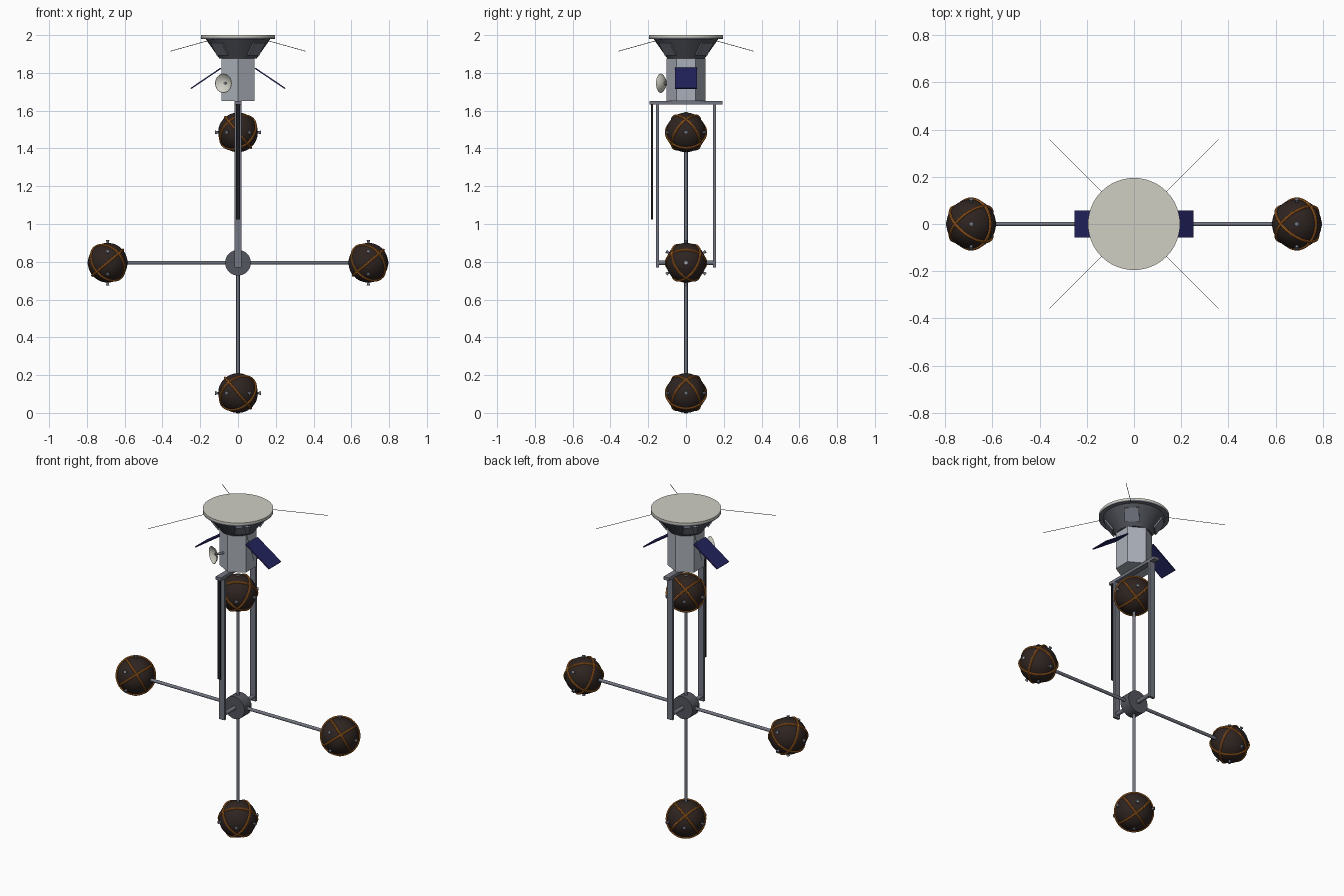
import bpy
import math
from mathutils import Matrix, Vector

cube = bpy.data.objects.get("Cube")
if cube:
    bpy.data.objects.remove(cube, do_unlink=True)


def material(name, r, g, b):
    m = bpy.data.materials.new(name)
    m.use_nodes = True
    m.diffuse_color = (r, g, b, 1)
    m.node_tree.nodes["Principled BSDF"].inputs["Base Color"].default_value = (r, g, b, 1)
    return m


cream = material("cream", 0.62, 0.62, 0.55)
light_grey = material("light grey", 0.40, 0.43, 0.48)
mid_grey = material("mid grey", 0.17, 0.18, 0.22)
slate = material("slate", 0.085, 0.092, 0.11)
navy = material("navy", 0.016, 0.016, 0.11)
black = material("black", 0.012, 0.012, 0.016)
brown = material("dark brown", 0.028, 0.018, 0.015)
orange = material("orange", 0.46, 0.15, 0.02)


def finish(name, mat, smooth=False):
    ob = bpy.context.object
    ob.name = name
    ob.data.materials.append(mat)
    if smooth:
        bpy.ops.object.shade_smooth_by_angle(angle=math.radians(40))
    return ob


def facing(v):
    return Vector(v).to_track_quat('Z', 'Y').to_euler()


def rod(name, a, b, r1, mat, r2=None, sides=16, smooth=True):
    """Cylinder or cone running from a to b."""
    a, b = Vector(a), Vector(b)
    bpy.ops.mesh.primitive_cone_add(vertices=sides, radius1=r1, radius2=r1 if r2 is None else r2,
                                    depth=(b - a).length, location=(a + b) / 2,
                                    rotation=facing(b - a))
    return finish(name, mat, smooth)


def box(name, centre, size, mat, rotation=(0, 0, 0)):
    bpy.ops.mesh.primitive_cube_add(size=1, location=centre, rotation=rotation)
    bpy.context.object.scale = size
    return finish(name, mat)


def lathe(name, profile, mat, sides=32):
    """Open surface turned around z from (radius, height) points."""
    verts, faces = [], []
    for r, z in profile:
        for i in range(sides):
            t = math.tau * i / sides
            verts.append((r * math.cos(t), r * math.sin(t), z))
    for k in range(len(profile) - 1):
        for i in range(sides):
            j = (i + 1) % sides
            faces.append((k * sides + i, k * sides + j, (k + 1) * sides + j, (k + 1) * sides + i))
    mesh = bpy.data.meshes.new(name)
    mesh.from_pydata(verts, [], faces)
    ob = bpy.data.objects.new(name, mesh)
    bpy.context.collection.objects.link(ob)
    bpy.ops.object.select_all(action='DESELECT')
    bpy.context.view_layer.objects.active = ob
    ob.select_set(True)
    return finish(name, mat, True)


# Top shield and its flared support
rod("shield_disc", (0, 0, 1.988), (0, 0, 2), 0.195, cream, sides=64)
rod("shield_backing", (0, 0, 1.98), (0, 0, 1.988), 0.195, mid_grey, sides=64)
rod("flared_support", (0, 0, 1.875), (0, 0, 1.98), 0.098, slate, 0.172, sides=32)

# Hexagonal body with a corner at the front
body = rod("hexagonal_body", (0, 0, 1.65), (0, 0, 1.877), 0.102, light_grey, sides=6, smooth=False)
body.rotation_euler = (0, 0, 0)

# Diagonal plates on the support and whisker antennas
slope = math.atan2(0.105, 0.074)
for i in range(4):
    t = math.radians(45 + 90 * i)
    out = Vector((math.cos(t), math.sin(t), 0))
    tilt = Matrix.Rotation(t, 3, 'Z') @ Matrix.Rotation(-slope, 3, 'Y')
    box("support_plate", out * 0.137 + Vector((0, 0, 1.927)), (0.078, 0.082, 0.009),
        mid_grey, tilt.to_euler())
    rod("whisker_antenna", out * 0.15 + Vector((0, 0, 1.985)), out * 0.505 + Vector((0, 0, 1.915)),
        0.0015, slate, sides=6)

# Solar panels angled down on both sides
for s in (-1, 1):
    box("solar_panel", (s * 0.17, 0, 1.771), (0.193, 0.115, 0.007), navy,
        (0, s * math.atan2(0.108, 0.16), 0))

# Dish on one front face of the body
aim = Vector((-0.5, -0.866, 0))
at = Vector((0, 0, 1.745))
rod("dish_stem", aim * 0.085 + at, aim * 0.14 + at, 0.007, mid_grey)
dish = lathe("dish", [(0.001, 0), (0.02, 0.003), (0.038, 0.011), (0.051, 0.024),
                      (0.049, 0.025), (0.036, 0.014), (0.018, 0.006), (0.001, 0.004)], cream)
dish.location = aim * 0.13 + at
dish.rotation_euler = facing(aim)

# Fork: crossbeam, two legs, hanging strip
box("fork_crossbeam", (0, 0, 1.642), (0.036, 0.384, 0.018), mid_grey)
for s in (-1, 1):
    box("fork_leg", (0, s * 0.15, 1.203), (0.036, 0.016, 0.866), mid_grey)
box("hanging_strip", (0, -0.18, 1.33), (0.02, 0.008, 0.61), black)

# Axle and hub
HUB = Vector((0, 0, 0.795))
rod("axle", HUB + Vector((0, -0.155, 0)), HUB + Vector((0, 0.155, 0)), 0.012, mid_grey)
rod("hub", HUB + Vector((0, -0.035, 0)), HUB + Vector((0, 0.035, 0)), 0.068, slate, sides=32)

# Four arms, each with a strapped ball and a ring of nozzles
lean = math.radians(50)
along = Vector((-math.cos(lean), 0, math.sin(lean)))
side = Vector((0, 1, 0))
strap_axes = (Vector((math.sin(lean), 0, math.cos(lean))),
              (side + along).normalized(), (side - along).normalized())
for k in range(4):
    turn = Matrix.Rotation(math.radians(90 * k), 3, 'Y')
    out = turn @ Vector((0, 0, 1))
    centre = HUB + out * 0.69
    rod("arm", HUB + out * 0.05, centre - out * 0.08, 0.0095, mid_grey)
    bpy.ops.mesh.primitive_uv_sphere_add(segments=40, ring_count=24, radius=0.105, location=centre,
                                         rotation=turn.to_euler())
    finish("ball", brown, True)
    for axis in strap_axes:
        bpy.ops.mesh.primitive_torus_add(major_radius=0.106, minor_radius=0.0065, major_segments=48,
                                         minor_segments=8, location=centre,
                                         rotation=facing(turn @ axis))
        finish("ball_strap", orange, True)
    for i in range(6):
        t = math.radians(60 * i)
        ray = turn @ Vector((math.cos(t), math.sin(t), 0))
        rod("nozzle", centre + ray * 0.1, centre + ray * 0.121, 0.004, mid_grey, 0.01, sides=10)
    rod("arm_end_stud", centre + out * 0.1, centre + out * 0.107, 0.009, light_grey, sides=8)
